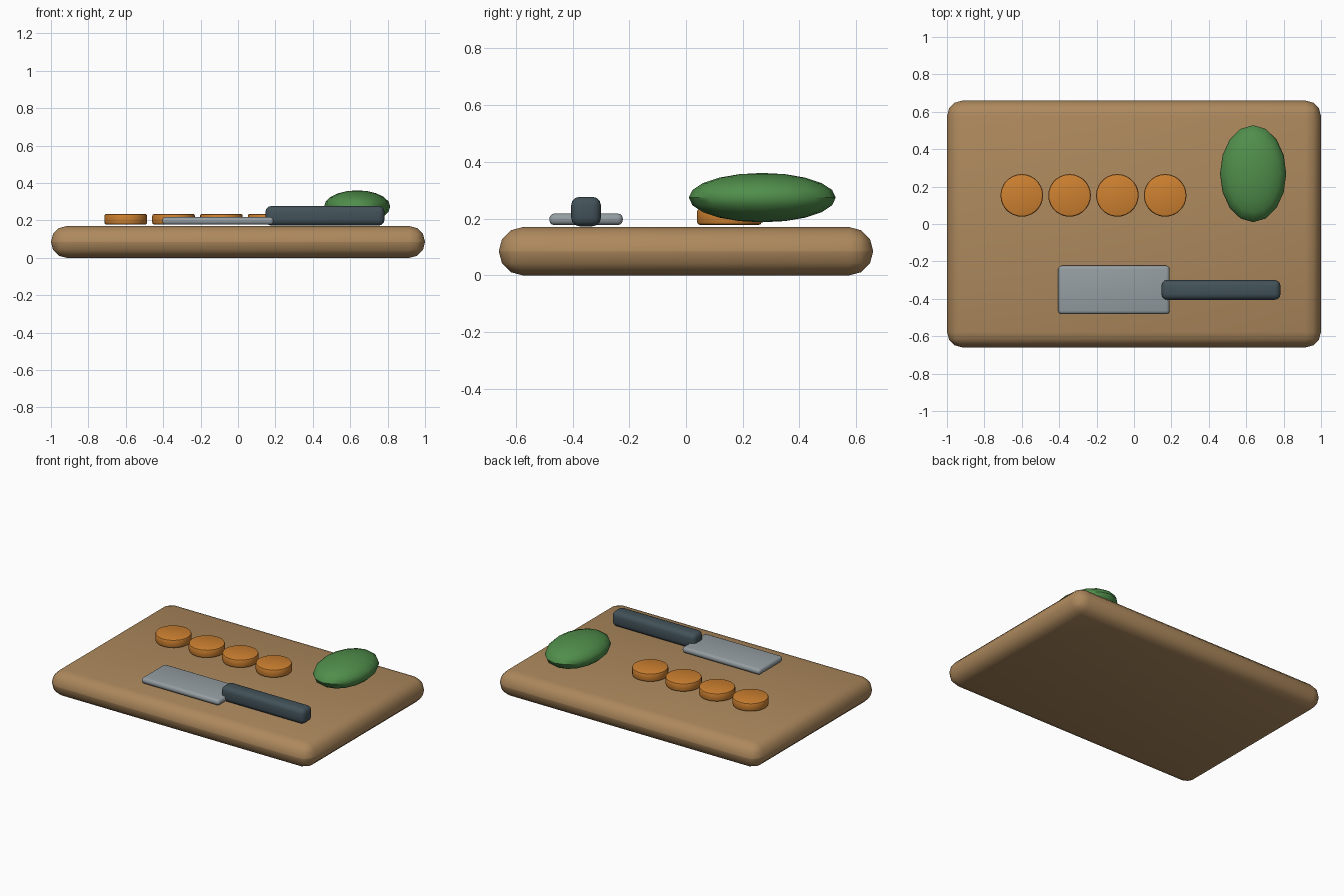
import bpy, math

if "Cube" in bpy.data.objects:
    bpy.data.objects.remove(bpy.data.objects["Cube"])


def material(name, rgb):
    m = bpy.data.materials.new(name)
    m.diffuse_color = (*rgb, 1)
    m.use_nodes = True
    m.node_tree.nodes["Principled BSDF"].inputs["Base Color"].default_value = m.diffuse_color
    return m


WOOD = material("wood", (0.42, 0.25, 0.11))
STEEL = material("steel", (0.30, 0.34, 0.36))
GRIP = material("grip", (0.055, 0.085, 0.10))
ORANGE = material("orange", (0.62, 0.22, 0.03))
GREEN = material("green", (0.08, 0.27, 0.07))


def finish(name, mat, bevel=0, segments=3):
    """Name, colour, bevel and smooth the active object."""
    ob = bpy.context.object
    ob.name = name
    ob.data.materials.append(mat)
    bpy.ops.object.transform_apply(location=False, rotation=False, scale=True)
    if bevel:
        mod = ob.modifiers.new("bevel", 'BEVEL')
        mod.width = bevel
        mod.segments = segments
        mod.limit_method = 'ANGLE'
        bpy.ops.object.modifier_apply(modifier=mod.name)
    bpy.ops.object.shade_smooth_by_angle(angle=math.radians(40))
    return ob


def box(name, lo, hi, mat, bevel, segments=3):
    mid = [(a + b) / 2 for a, b in zip(lo, hi)]
    bpy.ops.mesh.primitive_cube_add(size=1, location=mid)
    bpy.context.object.scale = [b - a for a, b in zip(lo, hi)]
    return finish(name, mat, bevel, segments)


# Board
box("board", (-1, -0.66, 0), (1, 0.66, 0.17), WOOD, 0.084)

# Cleaver
box("blade", (-0.405, -0.482, 0.177), (0.19, -0.223, 0.218), STEEL, 0.018)
box("handle", (0.147, -0.405, 0.173), (0.783, -0.30, 0.277), GRIP, 0.03)

# Row of carrot slices
for i in range(4):
    bpy.ops.mesh.primitive_cylinder_add(vertices=28, radius=0.114, depth=0.057,
                                        location=(-0.6 + 0.2555 * i, 0.153, 0.2065))
    finish(f"carrot_slice_{i + 1}", ORANGE, 0.01, 2)

# Whole vegetable
bpy.ops.mesh.primitive_uv_sphere_add(segments=16, ring_count=10, location=(0.637, 0.269, 0.274))
bpy.context.object.scale = (0.177, 0.259, 0.087)
finish("green_vegetable", GREEN)
